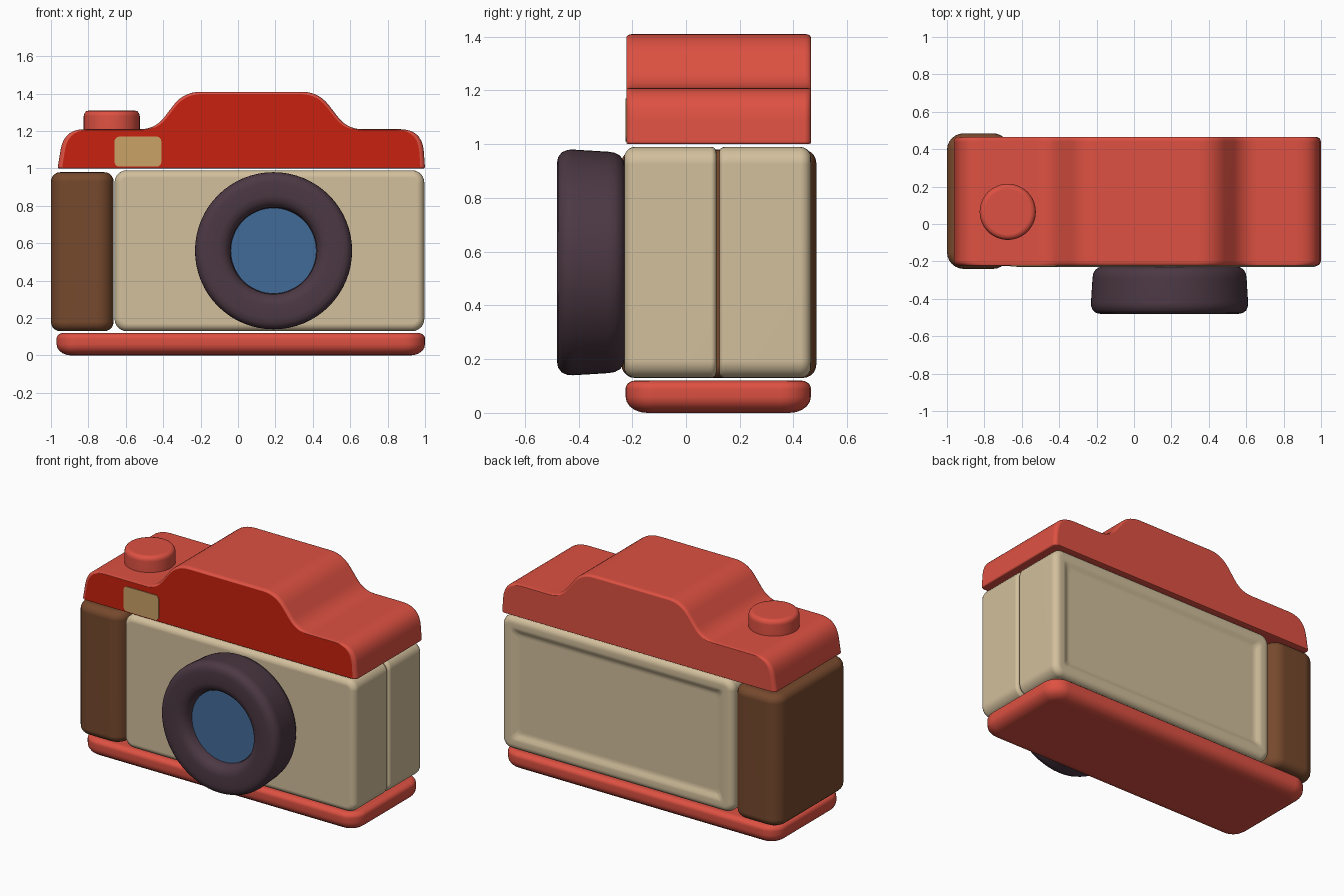
import bpy, bmesh, math
from mathutils import Vector

if "Cube" in bpy.data.objects:
    bpy.data.objects.remove(bpy.data.objects["Cube"])


def material(name, rgb):
    m = bpy.data.materials.new(name)
    lin = [c / 12.92 if c <= 0.04045 else ((c + 0.055) / 1.055) ** 2.4
           for c in (v / 255 for v in rgb)]
    m.diffuse_color = (*lin, 1)
    m.use_nodes = True
    m.node_tree.nodes["Principled BSDF"].inputs["Base Color"].default_value = m.diffuse_color
    return m


RED = material("red", (222, 81, 66))
DEEP_RED = material("deep red", (200, 33, 14))
CREAM = material("cream", (210, 191, 156))
BROWN = material("brown", (118, 73, 45))
PLUM = material("dark plum", (76, 56, 67))
BLUE = material("glass blue", (66, 107, 152))
TAN = material("tan", (203, 162, 102))


def loft(name, rings, mat):
    """Skin a list of closed point rings and cap both ends."""
    bm = bmesh.new()
    loops = [[bm.verts.new(p) for p in ring] for ring in rings]
    n = len(loops[0])
    for a, b in zip(loops, loops[1:]):
        for i in range(n):
            j = (i + 1) % n
            bm.faces.new((a[i], a[j], b[j], b[i]))
    bm.faces.new(loops[0])
    bm.faces.new(loops[-1])
    bmesh.ops.recalc_face_normals(bm, faces=bm.faces)
    mesh = bpy.data.meshes.new(name)
    bm.to_mesh(mesh)
    bm.free()
    mesh.materials.append(mat)
    ob = bpy.data.objects.new(name, mesh)
    bpy.context.collection.objects.link(ob)
    bpy.ops.object.select_all(action='DESELECT')
    ob.select_set(True)
    bpy.context.view_layer.objects.active = ob
    bpy.ops.object.shade_smooth_by_angle(angle=math.radians(40))
    wn = ob.modifiers.new("flat_face_normals", 'WEIGHTED_NORMAL')
    wn.keep_sharp = True
    return ob


def place(axis, u, v, level):
    return (u, v, level) if axis == 'z' else (u, level, v)


def rounded_slab(name, axis, centre, half, radius, spec, mat):
    """Stack rounded rectangles; spec holds (level, inset) pairs."""
    rings = []
    for level, inset in spec:
        r = max(radius - inset, 0.025)
        hu, hv = half[0] - inset - r, half[1] - inset - r
        ring = []
        for q, (su, sv) in enumerate(((1, 1), (-1, 1), (-1, -1), (1, -1))):
            for k in range(7):
                a = (q + k / 6) * math.pi / 2
                ring.append(place(axis, centre[0] + su * hu + r * math.cos(a),
                                  centre[1] + sv * hv + r * math.sin(a), level))
        rings.append(ring)
    return loft(name, rings, mat)


def turned(name, axis, centre, spec, mat, n=64):
    """Stack circles; spec holds (radius, level) pairs."""
    return loft(name, [[place(axis, centre[0] + r * math.cos(2 * math.pi * i / n),
                              centre[1] + r * math.sin(2 * math.pi * i / n), level)
                        for i in range(n)] for r, level in spec], mat)


def edge(level, width, height, steps=5):
    """Rounded edge from an inset cap out to the full outline."""
    return [(level + height * (1 - math.cos(k / steps * math.pi / 2)),
             width * (1 - math.sin(k / steps * math.pi / 2))) for k in range(steps + 1)]


def soft(low, high, e0, e1):
    return edge(low, *e0) + edge(high, e1[0], -e1[1])[::-1]


# base plate, rounder underneath
rounded_slab("base_plate", 'z', (0.015, 0.12), (0.985, 0.345), 0.11,
             soft(0, 0.12, (0.08, 0.06), (0.035, 0.03)), RED)

# front and back body halves, the back one with a sunken panel
rounded_slab("front_body", 'y', (0.168, 0.56), (0.828, 0.43), 0.065,
             soft(-0.23, 0.113, (0.04, 0.04), (0.02, 0.02)), CREAM)
panel = [(0.465, 0.065), (0.462, 0.08), (0.452, 0.095), (0.447, 0.11), (0.446, 0.125)]
rounded_slab("back_body", 'y', (0.168, 0.56), (0.828, 0.43), 0.065,
             soft(0.124, 0.465, (0.02, 0.02), (0.04, 0.04)) + panel, CREAM)

# side grip
rounded_slab("grip", 'z', (-0.8325, 0.1225), (0.1675, 0.3625), 0.09,
             soft(0.13, 0.98, (0.05, 0.05), (0.05, 0.05)), BROWN)

# top cover: outline with softened corners (x, z, cut length)
corners = [(-0.965, 1.0, 0.012), (-0.93, 1.21, 0.11), (-0.443, 1.21, 0.08),
           (-0.29, 1.41, 0.09), (0.43, 1.41, 0.09), (0.585, 1.21, 0.08),
           (0.985, 1.21, 0.12), (1.0, 1.0, 0.012)]
outline = []
for i, (x, z, cut) in enumerate(corners):
    p = Vector((x, z))
    prev = Vector(corners[i - 1][:2])
    nxt = Vector(corners[(i + 1) % len(corners)][:2])
    a = p + (prev - p).normalized() * cut
    b = p + (nxt - p).normalized() * cut
    for k in range(8):
        t = k / 7
        outline.append(a * (1 - t) ** 2 + p * 2 * t * (1 - t) + b * t * t)
rings = []
for level, t in soft(-0.222, 0.465, (1, 0.025), (1, 0.025)):
    rings.append([(0.018 + (q.x - 0.018) * (1 - 0.025 * t), level,
                   1.0 + (q.y - 1.0) * (1 - 0.04 * t) + 0.004 * t) for q in outline])
cover = loft("top_cover", rings, RED)
cover.data.materials.append(DEEP_RED)
for f in cover.data.polygons:
    if f.normal.y < -0.95 and len(f.vertices) > 4:
        f.material_index = 1

# viewfinder window plate
rounded_slab("viewfinder_window", 'y', (-0.535, 1.09), (0.125, 0.08), 0.025,
             [(-0.226, 0), (-0.219, 0)], TAN)

# shutter button
turned("shutter_button", 'z', (-0.675, 0.065),
       [(0.15, 1.19), (0.15, 1.28), (0.146, 1.295), (0.137, 1.306), (0.12, 1.31)], RED)

# lens barrel with a rolled rim, and the glass
turned("lens_barrel", 'y', (0.19, 0.56),
       [(0.23, -0.40), (0.232, -0.43), (0.243, -0.455), (0.265, -0.473), (0.295, -0.481),
        (0.365, -0.481), (0.392, -0.476), (0.41, -0.462), (0.419, -0.44), (0.42, -0.42),
        (0.412, -0.29), (0.408, -0.265), (0.397, -0.245), (0.38, -0.233), (0.36, -0.225)], PLUM)
turned("lens_glass", 'y', (0.19, 0.56), [(0.229, -0.415), (0.229, -0.395)], BLUE)
